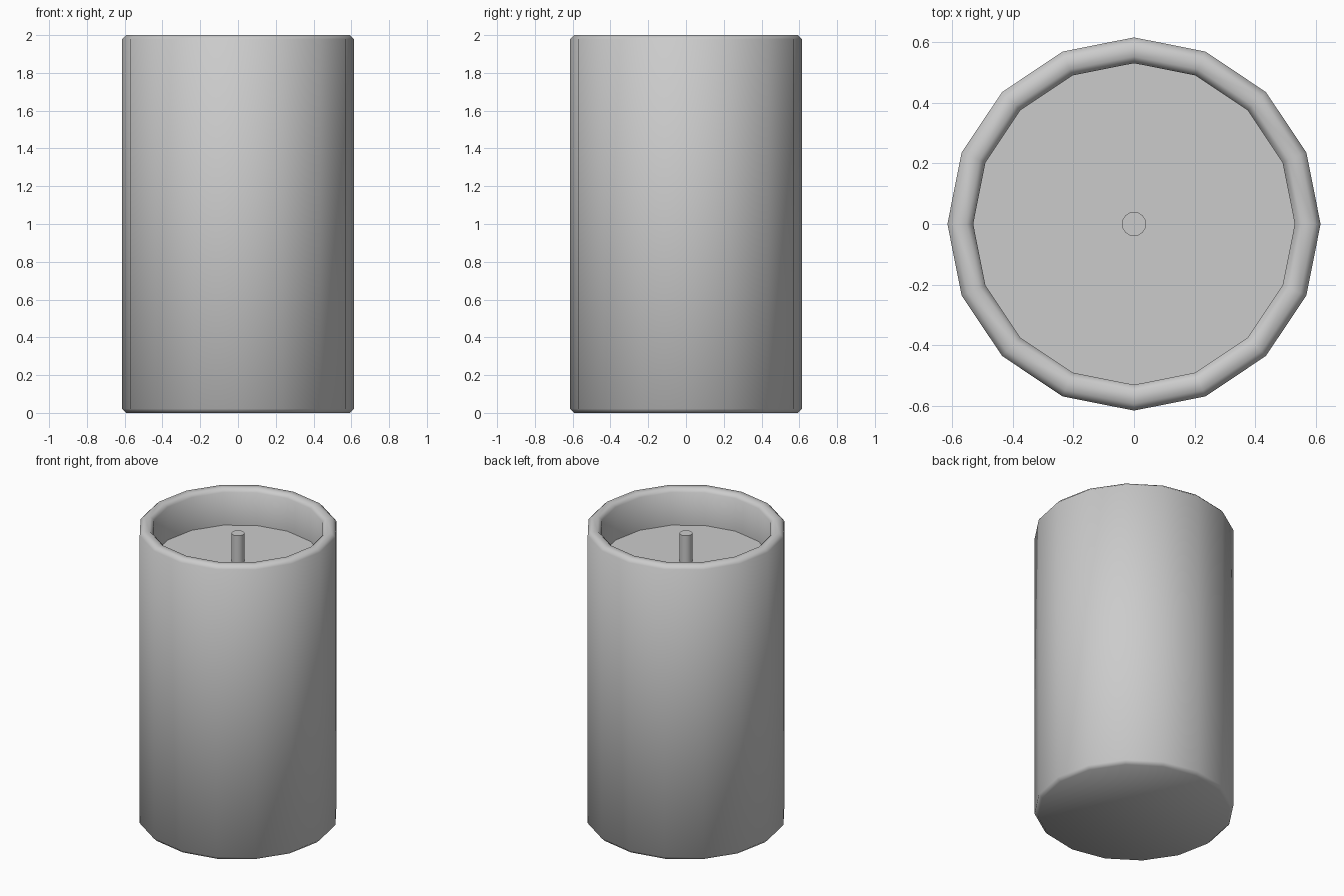
import bpy
import bmesh
import math
from mathutils import Vector

cube = bpy.data.objects.get("Cube")
if cube:
    bpy.data.objects.remove(cube, do_unlink=True)

grey = bpy.data.materials.new("plain grey")
grey.use_nodes = True
colour = (0.6, 0.6, 0.6, 1)
grey.diffuse_color = colour
grey.node_tree.nodes["Principled BSDF"].inputs["Base Color"].default_value = colour


def lathe(name, profile, sides, angle):
    """Spin a (radius, height) profile about z and cap both ends."""
    bm = bmesh.new()
    rings = []
    for r, z in profile:
        turns = [math.tau * i / sides for i in range(sides)]
        rings.append([bm.verts.new(Vector((r * math.cos(a), r * math.sin(a), z))) for a in turns])
    for low, high in zip(rings, rings[1:]):
        for i in range(sides):
            j = (i + 1) % sides
            bm.faces.new((low[i], low[j], high[j], high[i]))
    bm.faces.new(rings[0][::-1])
    bm.faces.new(rings[-1])
    bmesh.ops.recalc_face_normals(bm, faces=bm.faces)
    mesh = bpy.data.meshes.new(name)
    bm.to_mesh(mesh)
    bm.free()
    obj = bpy.data.objects.new(name, mesh)
    bpy.context.collection.objects.link(obj)
    mesh.materials.append(grey)
    bpy.ops.object.select_all(action='DESELECT')
    obj.select_set(True)
    bpy.context.view_layer.objects.active = obj
    bpy.ops.object.shade_smooth_by_angle(angle=math.radians(angle))
    return obj


# Candle body: chamfered base, rounded rim and recessed top surface
R, INNER, TOP, FLOOR, B = 0.615, 0.53, 2.0, 1.755, 0.022
lathe("candle_body", [
    (R - B, 0), (R, B), (R, TOP - B), (R - B, TOP),
    (INNER + B, TOP), (INNER, TOP - B), (INNER, FLOOR),
], 16, 50)

# Wick standing on the recessed surface
lathe("wick", [(0.04, FLOOR - 0.05), (0.04, 1.945)], 16, 50)
